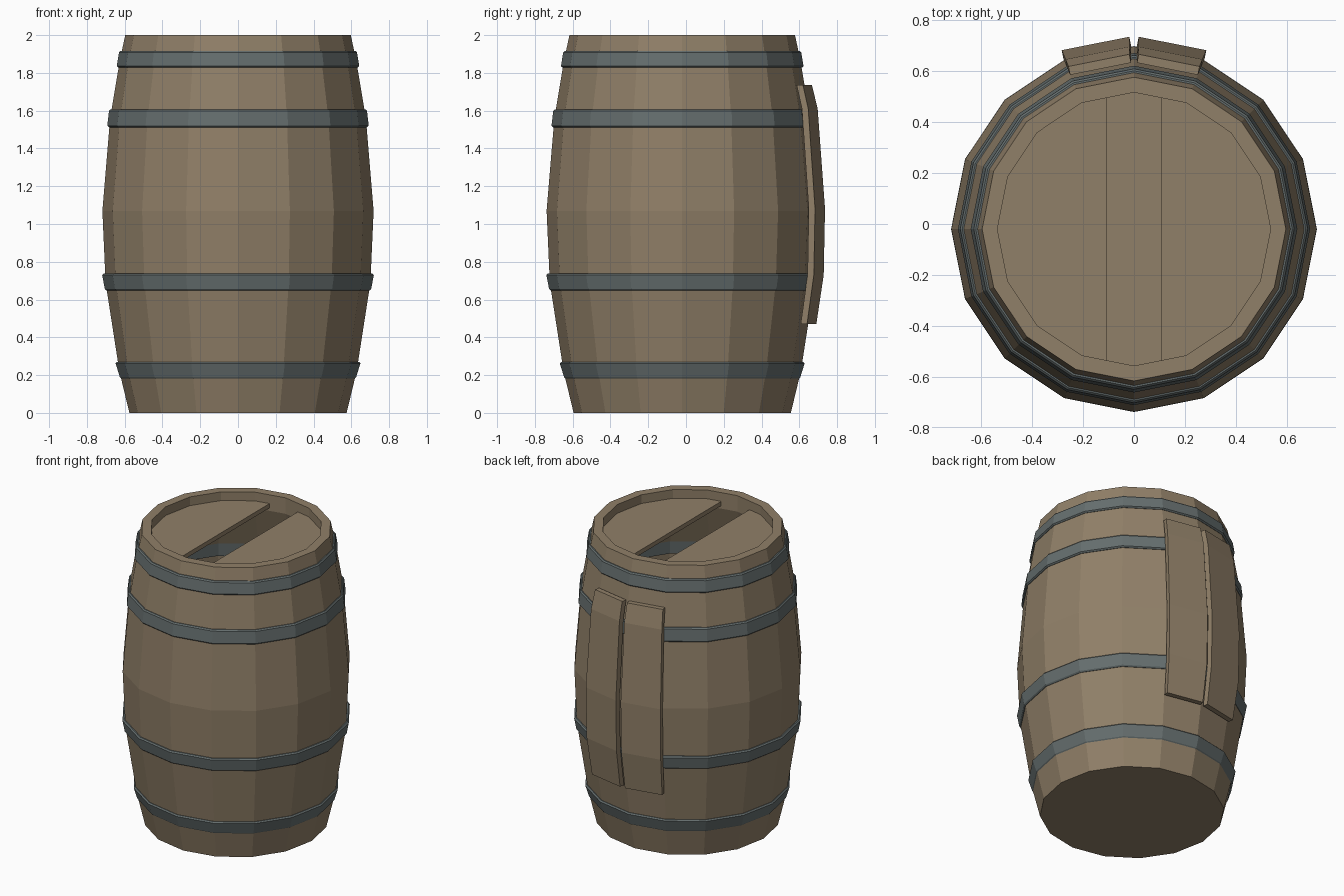
import bpy, bmesh
from math import sin, cos, pi
from mathutils import Vector

cube = bpy.data.objects.get("Cube")
if cube:
    bpy.data.objects.remove(cube, do_unlink=True)

SIDES = 16
CENTRE_Y = -0.02


def material(name, rgb):
    mat = bpy.data.materials.new(name)
    mat.use_nodes = True
    mat.diffuse_color = (*rgb, 1)
    bsdf = next(n for n in mat.node_tree.nodes if n.type == "BSDF_PRINCIPLED")
    bsdf.inputs["Base Color"].default_value = (*rgb, 1)
    return mat


wood = material("weathered wood", (0.28, 0.214, 0.138))
iron = material("grey iron", (0.13, 0.156, 0.156))


def finish(bm, name, mat):
    mesh = bpy.data.meshes.new(name)
    bm.normal_update()
    bm.to_mesh(mesh)
    bm.free()
    mesh.materials.append(mat)
    obj = bpy.data.objects.new(name, mesh)
    obj.location.y = CENTRE_Y
    bpy.context.collection.objects.link(obj)
    return obj


def revolve(name, profile, mat, loop=False):
    """Turn (radius, z) points round the axis; cap both ends unless looped."""
    bm = bmesh.new()
    rings = [[bm.verts.new((r * cos(2 * pi * i / SIDES), r * sin(2 * pi * i / SIDES), z))
              for i in range(SIDES)] for r, z in profile]
    pairs = list(zip(rings, rings[1:]))
    if loop:
        pairs.append((rings[-1], rings[0]))
    else:
        bm.faces.new(rings[0][::-1])
        bm.faces.new(rings[-1])
    for low, high in pairs:
        for i in range(SIDES):
            j = (i + 1) % SIDES
            bm.faces.new((low[i], low[j], high[j], high[i]))
    return finish(bm, name, mat)


# Hollow body: outer wall, rim, lip, inner wall and floor
outer = [(0.575, 0), (0.628, 0.22), (0.701, 0.69), (0.718, 1.07),
         (0.677, 1.56), (0.625, 1.87), (0.597, 2)]
lip = [(0.537, 2), (0.537, 1.89)]
inner = [(r - 0.03, z) for r, z in reversed(outer[1:-2])] + [(0.55, 0.02)]
revolve("barrel_body", outer + lip + inner, wood)

# Iron hoops: bottom z, bottom radius, top z, top radius
HOOPS = [(0.18, 0.625, 0.27, 0.648), (0.648, 0.705, 0.738, 0.719),
         (1.512, 0.692, 1.607, 0.683), (1.828, 0.642, 1.917, 0.63)]
C = 0.008  # edge chamfer
for n, (z0, r0, z1, r1) in enumerate(HOOPS, 1):
    revolve(f"hoop_{n}", [(r0 - 0.05, z0), (r0 - C, z0), (r0, z0 + C),
                          (r1, z1 - C), (r1 - C, z1), (r1 - 0.05, z1)], iron, loop=True)

# Recessed lid boards either side of a missing middle board
for side, label in ((1, "left"), (-1, "right")):
    lid = revolve(f"lid_board_{label}", [(0.539, 1.91), (0.539, 1.94)], wood)
    bm = bmesh.new()
    bm.from_mesh(lid.data)
    cut = bmesh.ops.bisect_plane(bm, geom=bm.verts[:] + bm.edges[:] + bm.faces[:],
                                 plane_co=(side * 0.107, 0, 0),
                                 plane_no=(side, 0, 0), clear_inner=True)
    bmesh.ops.contextual_create(
        bm, geom=[e for e in cut["geom_cut"] if isinstance(e, bmesh.types.BMEdge)])
    bmesh.ops.recalc_face_normals(bm, faces=bm.faces)
    bm.to_mesh(lid.data)
    bm.free()

# Two bowed repair planks on the back, one per facet
PLANK = [(0.679, 0.47), (0.718, 0.73), (0.725, 1.08), (0.686, 1.61), (0.656, 1.735)]
THICK = 0.034
ANGLE = 2 * pi / SIDES
for side, label in ((1, "left"), (-1, "right")):
    bm = bmesh.new()
    sections = []
    for r, z in PLANK:
        near, far = Vector((0, r, z)), Vector((side * r * sin(ANGLE), r * cos(ANGLE), z))
        along = (far - near).normalized()
        out = Vector((side * sin(ANGLE / 2), cos(ANGLE / 2), 0)) * THICK
        a, b = near + along * 0.012, far
        sections.append([bm.verts.new(p) for p in (a, b, b + out, a + out)])
    for low, high in zip(sections, sections[1:]):
        for i in range(4):
            j = (i + 1) % 4
            bm.faces.new((low[i], low[j], high[j], high[i]))
    bm.faces.new(sections[0])
    bm.faces.new(sections[-1])
    bmesh.ops.recalc_face_normals(bm, faces=bm.faces)
    finish(bm, f"repair_plank_{label}", wood)
